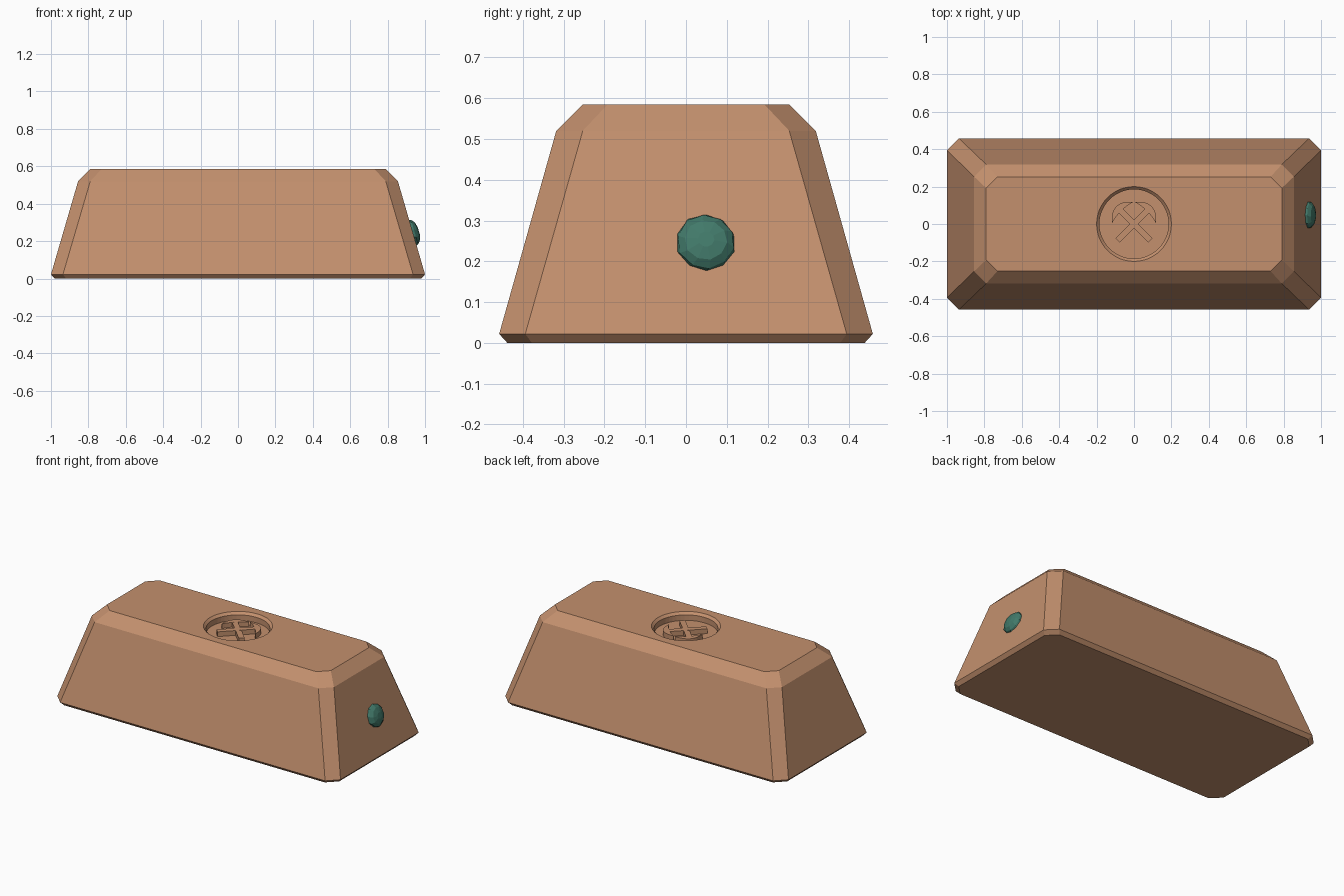
import bpy, bmesh, math, random
from mathutils import Matrix, Vector

cube = bpy.data.objects.get("Cube")
if cube:
    bpy.data.objects.remove(cube, do_unlink=True)
random.seed(4)


def material(name, rgb):
    m = bpy.data.materials.new(name)
    m.use_nodes = True
    m.diffuse_color = (*rgb, 1)
    m.node_tree.nodes["Principled BSDF"].inputs["Base Color"].default_value = (*rgb, 1)
    return m


copper = material("copper", (0.55, 0.28, 0.155))
green = material("dark green", (0.053, 0.19, 0.142))


def loft(name, rings, mat):
    """Closed solid through rings that share a point count."""
    bm = bmesh.new()
    loops = [[bm.verts.new(p) for p in ring] for ring in rings]
    n = len(loops[0])
    for a, b in zip(loops, loops[1:]):
        for i in range(n):
            j = (i + 1) % n
            bm.faces.new((a[i], a[j], b[j], b[i]))
    bm.faces.new(loops[0][::-1])
    bm.faces.new(loops[-1])
    bmesh.ops.recalc_face_normals(bm, faces=bm.faces)
    mesh = bpy.data.meshes.new(name)
    bm.to_mesh(mesh)
    bm.free()
    mesh.materials.append(mat)
    ob = bpy.data.objects.new(name, mesh)
    bpy.context.collection.objects.link(ob)
    return ob


def octagon(x, y, z, cut):
    """Rectangle with clipped corners."""
    quarter = [(x, y - cut), (x - cut, y)]
    pts = quarter + [(-a, b) for a, b in quarter[::-1]]
    pts += [(-a, -b) for a, b in pts]
    return [(a, b, z) for a, b in pts]


def circle(r, z, n=48):
    return [(r * math.cos(t), r * math.sin(t), z)
            for t in (i * math.tau / n for i in range(n))]


# Ingot body: tapered block with bevelled edges
TOP, FLOOR = 0.585, 0.535
body = loft("ingot_body", [
    octagon(0.98, 0.438, 0, 0.06),
    octagon(1.0, 0.458, 0.022, 0.064),
    octagon(0.855, 0.318, 0.52, 0.065),
    octagon(0.79, 0.252, TOP, 0.06)], copper)

# Round recess in the top, with a chamfered rim
cutter = loft("recess_cutter", [
    circle(0.185, FLOOR), circle(0.185, TOP - 0.015),
    circle(0.2, TOP), circle(0.2, TOP + 0.1)], copper)
cutter.hide_render = True
mod = body.modifiers.new("recess", 'BOOLEAN')
mod.operation, mod.solver, mod.object = 'DIFFERENCE', 'EXACT', cutter
bpy.context.view_layer.objects.active = body
bpy.ops.object.modifier_apply(modifier=mod.name)
bpy.data.objects.remove(cutter, do_unlink=True)


# Crossed pick reliefs inside the recess
def relief(name, outline, angle, height):
    rot = Matrix.Rotation(angle, 3, 'Z')
    return loft(name, [[rot @ Vector((u, v, z)) for u, v in outline]
                       for z in (FLOOR - 0.005, FLOOR + height)], copper)


STEPS = 8
span = [-1 + 2 * i / STEPS for i in range(STEPS + 1)]
head = [(0.08 * t, 0.088 + 0.046 * (1 - t * t)) for t in span]
head += [(0.08 * t, 0.086 + 0.012 * (1 - t * t)) for t in span[::-1]]
handle = [(-0.017, -0.123), (0.017, -0.123), (0.017, 0.105), (-0.017, 0.105)]
for side, sign, lift in (("left", 1, 0), ("right", -1, 0.0006)):
    angle = sign * math.pi / 4
    relief(side + "_pick_head", head, angle, 0.03 + lift)
    relief(side + "_pick_handle", handle, angle, 0.0297 + lift)

# Faceted gem set into the end wall
SIDES = 10
wobble = [random.uniform(0.95, 1.04) for _ in range(SIDES)]
tilt = math.atan2(0.145, 0.5)
place = (Matrix.Translation((0.935, 0.05, 0.245))
         @ Matrix.Rotation(math.pi / 2 - tilt, 4, 'Y'))
rings = []
for r, out, turn in ((0.06, -0.03, 0), (0.073, 0, 0), (0.07, 0.01, 0.1),
                     (0.052, 0.025, 0.2), (0.02, 0.033, 0.2)):
    rings.append([place @ Vector((r * w * math.cos(t), r * w * math.sin(t), out))
                  for w, t in ((wobble[i], turn + i * math.tau / SIDES)
                               for i in range(SIDES))])
loft("end_gem", rings, green)
